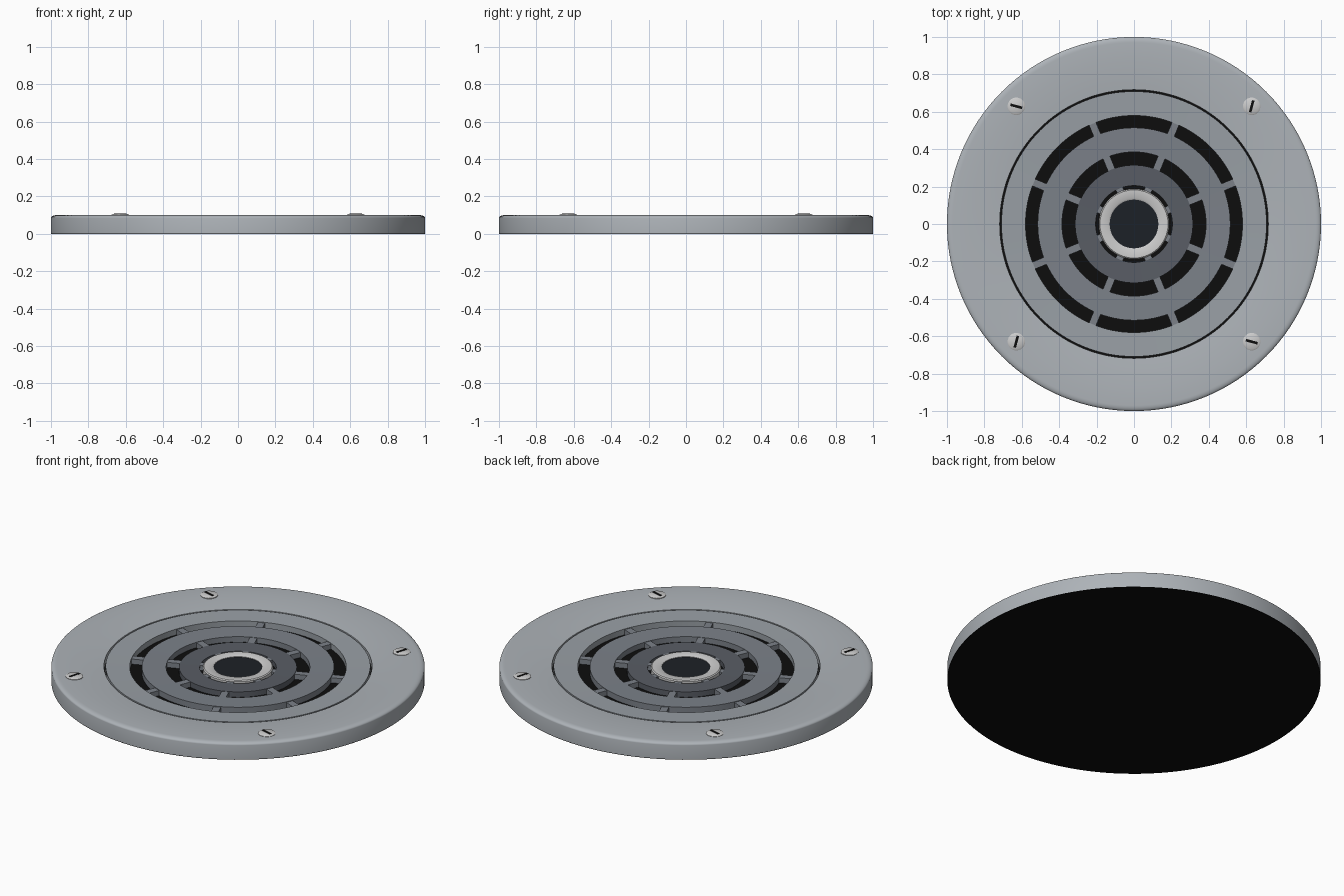
import bpy, bmesh, math
from math import sin, cos, pi, radians

if "Cube" in bpy.data.objects:
    bpy.data.objects.remove(bpy.data.objects["Cube"])

SEG = 128


def material(name, rgb):
    m = bpy.data.materials.new(name)
    m.diffuse_color = (*rgb, 1)
    m.use_nodes = True
    m.node_tree.nodes["Principled BSDF"].inputs["Base Color"].default_value = m.diffuse_color
    return m


black = material("black", (0.004, 0.004, 0.004))
dark = material("dark_grey", (0.012, 0.015, 0.02))
silver = material("silver", (0.75, 0.76, 0.76))
body = material("body_grey", (0.42, 0.45, 0.48))
grate = material("grate_grey", (0.32, 0.35, 0.38))
grate_mid = material("grate_mid_grey", (0.2, 0.22, 0.25))
grate_dark = material("grate_dark_grey", (0.1, 0.11, 0.13))


def finish(name, bm, mat, angle=35):
    bmesh.ops.recalc_face_normals(bm, faces=bm.faces)
    me = bpy.data.meshes.new(name)
    bm.to_mesh(me)
    bm.free()
    me.materials.append(mat)
    ob = bpy.data.objects.new(name, me)
    bpy.context.collection.objects.link(ob)
    bpy.ops.object.select_all(action='DESELECT')
    ob.select_set(True)
    bpy.context.view_layer.objects.active = ob
    bpy.ops.object.shade_smooth_by_angle(angle=radians(angle))
    return ob


def lathe(name, profile, mat, seg=SEG, closed=True, loc=(0, 0)):
    """Spin (radius, z) points around z; closed joins last point to first."""
    bm = bmesh.new()
    rings = []
    for r, z in profile:
        if r == 0:
            rings.append([bm.verts.new((loc[0], loc[1], z))] * seg)
        else:
            rings.append([bm.verts.new((loc[0] + r * cos(2 * pi * i / seg),
                                        loc[1] + r * sin(2 * pi * i / seg), z)) for i in range(seg)])
    pairs = list(zip(rings, rings[1:] + rings[:1]))
    for a, b in pairs if closed else pairs[:-1]:
        for i in range(seg):
            j = (i + 1) % seg
            vs = list(dict.fromkeys((a[i], a[j], b[j], b[i])))
            if len(vs) > 2:
                bm.faces.new(vs)
    return finish(name, bm, mat)


def box(name, centre, size, angle, mat):
    bm = bmesh.new()
    bmesh.ops.create_cube(bm, size=1)
    bmesh.ops.scale(bm, vec=size, verts=bm.verts)
    ob = finish(name, bm, mat)
    ob.location = centre
    ob.rotation_euler.z = angle
    return ob


# outer flange with rounded rim, dipping gently towards the seam
rim = [(0.97 + 0.03 * cos(t * pi / 12), 0.085 + 0.015 * sin(t * pi / 12)) for t in range(7)]
lathe("flange", [(0.718, 0.003), (1, 0.003)] + rim +
      [(0.88, 0.099), (0.8, 0.095), (0.75, 0.091), (0.718, 0.088)], body)

# black backing plate, closing the underside and the slots
lathe("backing_plate", [(0, 0), (1, 0), (1, 0.003), (0.72, 0.003), (0.72, 0.05), (0, 0.05)],
      black, closed=False)

# concentric grate rings
for name, r0, r1, z0, z1, mat in (("outer_grate_ring", 0.58, 0.709, 0.084, 0.088, grate),
                                  ("middle_grate_ring", 0.385, 0.515, 0.082, 0.084, grate_mid),
                                  ("inner_grate_ring", 0.205, 0.315, 0.080, 0.082, grate_dark)):
    lathe(name, [(r0, 0.05), (r1, 0.05), (r1, z1), (r0, z0)], mat)

# radial bridges across the slots
for k in range(8):
    a = radians(22.5 + 45 * k)
    for n, r0, r1, mat in (("outer", 0.51, 0.585, grate_mid), ("middle", 0.31, 0.39, grate_mid),
                           ("inner", 0.18, 0.21, grate_mid)):
        r = (r0 + r1) / 2
        box(f"{n}_bridge_{k + 1}", (r * cos(a), r * sin(a), 0.065), (r1 - r0, 0.04, 0.03), a, mat)

# centre hub: bright ring around a dark cap
lathe("hub_ring", [(0.13, 0.05), (0.188, 0.05), (0.188, 0.083), (0.182, 0.088),
                   (0.138, 0.088), (0.13, 0.083)], silver)
lathe("hub_cap", [(0, 0.05), (0.132, 0.05), (0.132, 0.08), (0, 0.08)], dark, closed=False)

# four slotted screws
for k in range(4):
    a = radians(45 + 90 * k)
    x, y = 0.89 * cos(a), 0.89 * sin(a)
    lathe(f"screw_{k + 1}", [(0, 0.09), (0.047, 0.09), (0.047, 0.1015), (0.04, 0.106), (0, 0.107)],
          silver, seg=24, closed=False, loc=(x, y))
    box(f"screw_slot_{k + 1}", (x, y, 0.104), (0.065, 0.014, 0.008), radians(75 + 90 * k), black)
